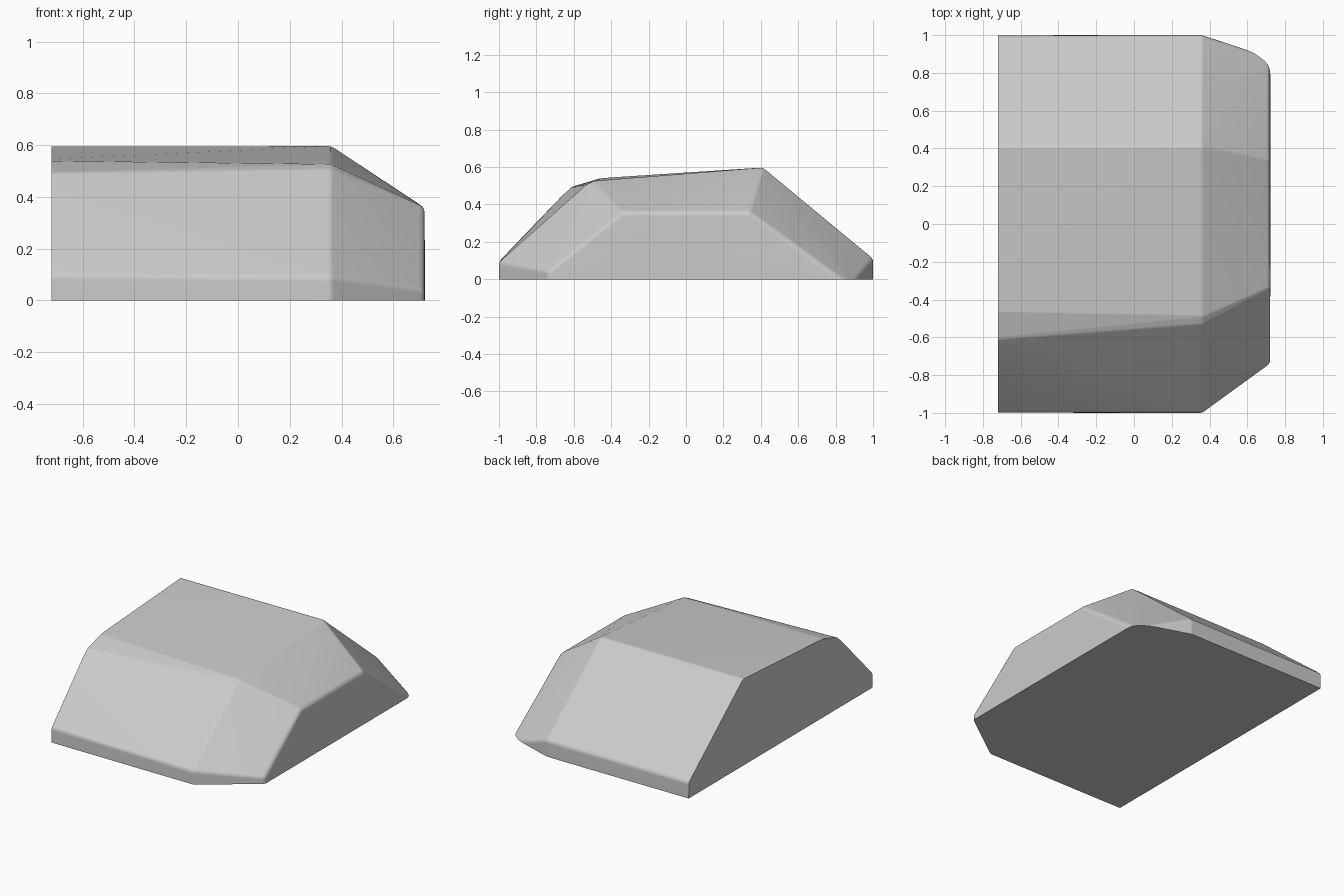
import bpy
import bmesh
from mathutils import Vector

cube = bpy.data.objects.get("Cube")
if cube:
    bpy.data.objects.remove(cube, do_unlink=True)

RADIUS = 0.04   # edge rounding
CUT_X = -0.72   # flat side
DEEP = -0.3     # depth below ground, trimmed away later

# Cross-sections (y, z) along x: trimmed side, shoulder, tapered end
sections = {
    -0.72: [(-1, DEEP), (-1, 0.1), (-0.62, 0.495), (-0.46, 0.542),
            (0.41, 0.597), (1, 0.11), (1, DEEP)],
    0.36: [(-1, DEEP), (-1, 0.09), (-0.53, 0.508), (-0.49, 0.526),
           (0.41, 0.597), (1, 0.11), (1, DEEP)],
    0.72: [(-0.74, DEEP), (-0.74, 0.04), (-0.34, 0.36),
           (0.34, 0.36), (0.88, -0.03), (0.88, DEEP)],
}


def hull(bm):
    """Keep only the convex hull of the points in bm."""
    result = bmesh.ops.convex_hull(bm, input=bm.verts)
    junk = {g for g in result["geom_interior"] + result["geom_unused"]
            if isinstance(g, bmesh.types.BMVert)}
    bmesh.ops.delete(bm, geom=list(junk), context="VERTS")
    bmesh.ops.recalc_face_normals(bm, faces=bm.faces)
    bm.normal_update()


# Faceted core, with the trimmed side run on past the cut
core = bmesh.new()
for x, profile in sections.items():
    for y, z in profile:
        core.verts.new((x - (0.15 if x == CUT_X else 0), y, z))
hull(core)

# Round every edge: hull of small balls at the inset corners
body = bmesh.new()
for v in core.verts:
    centre = v.co - v.normal * RADIUS * v.calc_shell_factor()
    ball = bmesh.ops.create_icosphere(body, subdivisions=3, radius=RADIUS)
    bmesh.ops.translate(body, verts=ball["verts"], vec=centre)
core.free()
hull(body)

# Trim the flat side and the base, then cap both
for point, normal in (((CUT_X, 0, 0), (-1, 0, 0)), ((0, 0, 0), (0, 0, -1))):
    geom = body.verts[:] + body.edges[:] + body.faces[:]
    cut = bmesh.ops.bisect_plane(body, geom=geom, plane_co=Vector(point),
                                 plane_no=Vector(normal), clear_outer=True)
    rim = [g for g in cut["geom_cut"] if isinstance(g, bmesh.types.BMEdge)]
    bmesh.ops.contextual_create(body, geom=rim)
bmesh.ops.recalc_face_normals(body, faces=body.faces)

mesh = bpy.data.meshes.new("rounded_block")
body.to_mesh(mesh)
body.free()
block = bpy.data.objects.new("rounded_block", mesh)
bpy.context.collection.objects.link(block)

# Single plain grey
grey = bpy.data.materials.new("light_grey")
grey.use_nodes = True
colour = (0.6, 0.6, 0.6, 1)
grey.diffuse_color = colour
grey.node_tree.nodes["Principled BSDF"].inputs["Base Color"].default_value = colour
mesh.materials.append(grey)

# Smooth rounding, crisp trimmed edges
bpy.context.view_layer.objects.active = block
block.select_set(True)
bpy.ops.object.shade_smooth_by_angle(angle=0.5)
weighted = block.modifiers.new("weighted_normals", "WEIGHTED_NORMAL")
weighted.keep_sharp = True
